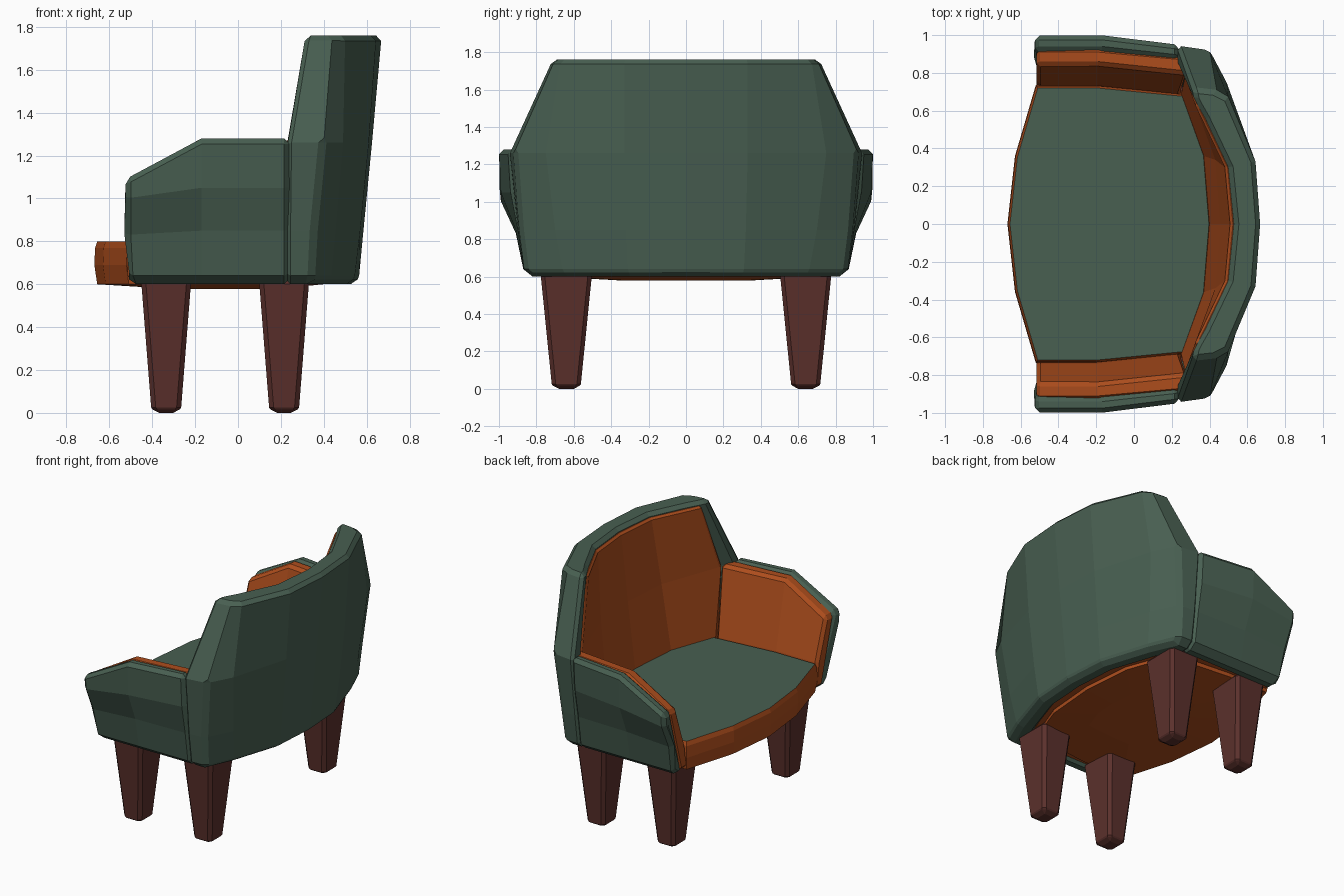
import bpy, bmesh

if "Cube" in bpy.data.objects:
    bpy.data.objects.remove(bpy.data.objects["Cube"])


def material(name, rgb):
    m = bpy.data.materials.new(name)
    m.diffuse_color = (*rgb, 1)
    m.use_nodes = True
    m.node_tree.nodes["Principled BSDF"].inputs["Base Color"].default_value = m.diffuse_color
    return m


GREEN = material("green_fabric", (0.065, 0.115, 0.083))
ORANGE = material("orange_fabric", (0.42, 0.075, 0.012))
WOOD = material("dark_wood", (0.105, 0.03, 0.025))


def loft(name, sections, mats, mirror=(), bevel=0.0):
    """Skin closed loops of points in order and cap both ends."""
    bm = bmesh.new()
    rings = [[bm.verts.new(p) for p in s] for s in sections]
    n = len(rings[0])
    for a, b in zip(rings, rings[1:]):
        for i in range(n):
            j = (i + 1) % n
            bm.faces.new((a[i], a[j], b[j], b[i]))
    bm.faces.new(rings[0])
    bm.faces.new(rings[-1])
    bmesh.ops.recalc_face_normals(bm, faces=bm.faces)
    me = bpy.data.meshes.new(name)
    bm.to_mesh(me)
    bm.free()
    for m in mats:
        me.materials.append(m)
    ob = bpy.data.objects.new(name, me)
    bpy.context.collection.objects.link(ob)
    if mirror:
        mod = ob.modifiers.new("Mirror", 'MIRROR')
        mod.use_axis = mirror
        mod.use_mirror_merge = False
    if bevel:
        mod = ob.modifiers.new("Bevel", 'BEVEL')
        mod.width = bevel
        mod.segments = 1
        mod.limit_method = 'ANGLE'
        mod.angle_limit = 0.87
    return ob


def both_sides(half):
    """Sections from the side to the centre, continued to the other side."""
    return half + [[(x, -y, z) for x, y, z in s] for s in half[-2::-1]]


def section(xy, zs):
    return [(x, y, z) for (x, y), z in zip(xy, zs)]


# Green back shell: outer points going up, then inner points going down
back_z = (0.60, 0.64, 0.85, 1.26, 1.76, 1.76, 1.26, 0.60)
back = [section(xy, back_z) for xy in (
    [(.22, .82), (.22, .87), (.22, .90), (.225, .945), (.31, .715),
     (.32, .66), (.23, .86), (.22, .75)],
    [(.34, .82), (.35, .865), (.36, .89), (.40, .92), (.44, .70),
     (.34, .62), (.29, .79), (.26, .72)],
    [(.42, .64), (.435, .66), (.455, .70), (.49, .75), (.50, .67),
     (.38, .55), (.35, .66), (.32, .60)],
    [(.53, .30), (.545, .31), (.57, .32), (.61, .33), (.645, .33),
     (.50, .30), (.47, .32), (.42, .30)],
    [(.55, 0), (.565, 0), (.585, 0), (.625, 0), (.67, 0),
     (.53, 0), (.50, 0), (.44, 0)])]
loft("back_shell", both_sides(back), [GREEN], bevel=0.025)

# Green arms
arm_y = (.82, .87, .91, .99, 1.0, .915, .75)
arm_end_y = (.82, .87, .90, .935, .95, .87, .75)


def arm(xs, ys, zs):
    return list(zip(xs, ys, zs))


loft("arms", [
    arm((-.50, -.515, -.525, -.525, -.525, -.525, -.50), arm_y,
        (.60, .64, .83, 1.0, 1.09, 1.09, .60)),
    arm((-.17,) * 7, arm_y, (.60, .64, .85, 1.05, 1.28, 1.28, .60)),
    arm((.24,) * 7, arm_end_y, (.60, .64, .85, 1.05, 1.28, 1.28, .60))],
    [GREEN], (False, True, False), 0.025)

# Orange lining on the inside of the arms
line_y = (.71, .74, .84, .93, .80)
loft("arm_lining", [
    arm((-.515,) * 5, line_y, (.62, .80, 1.08, 1.08, .62)),
    arm((-.19,) * 5, line_y, (.62, .80, 1.27, 1.27, .62)),
    arm((.25, .25, .285, .25, .25), (.67, .69, .79, .89, .76),
        (.62, .80, 1.27, 1.27, .62))],
    [ORANGE], (False, True, False), 0.02)

# Orange lining on the inside of the back
line_z = (.62, .80, 1.26, 1.73, 1.73, 1.26, .62)
lining = [section(xy, line_z) for xy in (
    [(.24, .68), (.25, .69), (.27, .78), (.32, .635), (.345, .645),
     (.29, .82), (.27, .74)],
    [(.36, .36), (.37, .36), (.43, .34), (.482, .30), (.54, .31),
     (.50, .34), (.45, .34)],
    [(.39, 0), (.40, 0), (.457, 0), (.51, 0), (.57, 0), (.53, 0), (.47, 0)])]
loft("back_lining", both_sides(lining), [ORANGE], bevel=0.015)

# Seat: orange sides and underside, green top
half = [(-.52, .735), (-.2, .735), (.26, .69), (.375, .37), (.405, 0)]
outline = half + [(x, -y) for x, y in half[-2::-1]]
outline += [(-.63, -.36), (-.67, 0), (-.63, .36)]
levels = [(.578, .45), (.60, .98), (.69, 1.0), (.77, .995), (.80, .98)]
seat = loft("seat", [[(x * s, y * s, z) for x, y in outline]
                     for z, s in levels], [ORANGE, GREEN])
for f in seat.data.polygons:
    if f.normal.z > 0.9:
        f.material_index = 1

# Tapered legs, mirrored to both sides
leg_levels = [(0, .052, .06), (.025, .07, .078), (.62, .117, .138)]
for name, cx, cy in (("front_legs", -.335, .64), ("back_legs", .215, .64)):
    loft(name, [[(cx + sx * a, cy + sy * b, z)
                 for sx, sy in ((-1, -1), (1, -1), (1, 1), (-1, 1))]
                for z, a, b in leg_levels],
         [WOOD], (False, True, False), 0.02)
